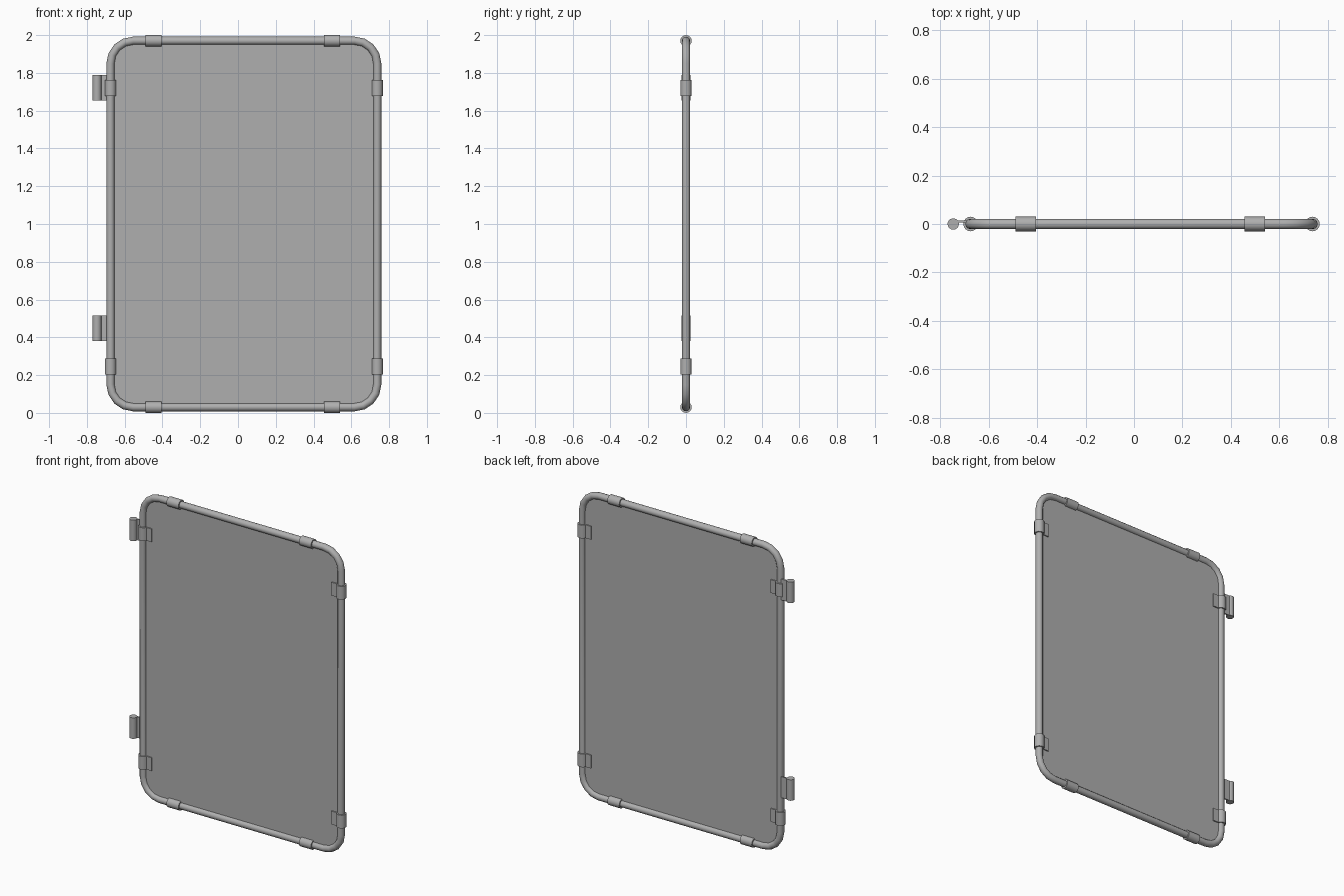
import bpy
import bmesh
from math import sin, cos, pi, radians
from mathutils import Vector, Matrix

cube = bpy.data.objects.get("Cube")
if cube:
    bpy.data.objects.remove(cube, do_unlink=True)

# Frame layout (tube centre line)
CX, CZ = 0.031, 1.0
HALF_W, HALF_H = 0.706, 0.97
CORNER, TUBE = 0.12, 0.0215
SLEEVE = 0.03

grey = bpy.data.materials.new("grey_metal")
grey.use_nodes = True
colour = (0.43, 0.43, 0.43, 1)
grey.diffuse_color = colour
grey.node_tree.nodes["Principled BSDF"].inputs["Base Color"].default_value = colour


def finish(obj):
    obj.data.materials.append(grey)
    bpy.ops.object.select_all(action="DESELECT")
    obj.select_set(True)
    bpy.context.view_layer.objects.active = obj
    bpy.ops.object.shade_smooth_by_angle(angle=radians(35))


def rounded_rectangle(steps=4):
    points = []
    corners = [(1, 1), (-1, 1), (-1, -1), (1, -1)]
    for quarter, (sx, sz) in enumerate(corners):
        for i in range(steps + 1):
            a = (quarter + i / steps) * pi / 2
            points.append((CX + sx * (HALF_W - CORNER) + CORNER * cos(a),
                           CZ + sz * (HALF_H - CORNER) + CORNER * sin(a)))
    return points


def arc(radius, start, end, steps):
    angles = [start + (end - start) * i / steps for i in range(steps + 1)]
    return [(radius * cos(a), radius * sin(a)) for a in angles]


def prism(name, profile, length, matrix):
    """Extrude a flat profile evenly about its own plane, then place it."""
    bm = bmesh.new()
    face = bm.faces.new([bm.verts.new((x, y, -length / 2)) for x, y in profile])
    extruded = bmesh.ops.extrude_face_region(bm, geom=[face])["geom"]
    moved = [v for v in extruded if isinstance(v, bmesh.types.BMVert)]
    bmesh.ops.translate(bm, verts=moved, vec=(0, 0, length))
    bmesh.ops.transform(bm, matrix=matrix, verts=bm.verts)
    bmesh.ops.recalc_face_normals(bm, faces=bm.faces)
    mesh = bpy.data.meshes.new(name)
    bm.to_mesh(mesh)
    bm.free()
    obj = bpy.data.objects.new(name, mesh)
    bpy.context.collection.objects.link(obj)
    finish(obj)
    return obj


# Bent tube frame
curve = bpy.data.curves.new("tube_frame", "CURVE")
curve.dimensions = "3D"
curve.bevel_depth = TUBE
curve.bevel_resolution = 4
path = rounded_rectangle()
spline = curve.splines.new("POLY")
spline.points.add(len(path) - 1)
for point, (x, z) in zip(spline.points, path):
    point.co = (x, 0, z, 1)
spline.use_cyclic_u = True
frame = bpy.data.objects.new("tube_frame", curve)
bpy.context.collection.objects.link(frame)
bpy.ops.object.select_all(action="DESELECT")
frame.select_set(True)
bpy.context.view_layer.objects.active = frame
bpy.ops.object.convert(target="MESH")
finish(bpy.context.view_layer.objects.active)

# Thin infill sheet
prism("infill_panel", rounded_rectangle(), 0.006, Matrix.Rotation(pi / 2, 4, "X"))

# Side clips: a round wrap with a flat tongue gripping the sheet
gap = radians(20)
clip_profile = arc(SLEEVE, gap, 2 * pi - gap, 14)
lip = SLEEVE * sin(gap)
clip_profile += [(0.065, -lip), (0.065, lip)]
for side, label in ((-1, "right"), (1, "left")):
    for z, level in ((0.245, "lower"), (1.72, "upper")):
        turn = Matrix.Rotation(pi if side > 0 else 0, 4, "Z")
        place = Matrix.Translation((CX + side * HALF_W, 0, z))
        prism(f"{level}_{label}_clip", clip_profile, 0.085, place @ turn)

# Sleeves on the top and bottom rails
ring = arc(SLEEVE, 0, 2 * pi, 16)[:-1]
for sz, level in ((-1, "bottom"), (1, "top")):
    for x, label in ((-0.447, "right"), (0.498, "left")):
        place = Matrix.Translation((x, 0, CZ + sz * HALF_H))
        prism(f"{level}_{label}_sleeve", ring, 0.085,
              place @ Matrix.Rotation(pi / 2, 4, "Y"))

# Hinges: round knuckle with an offset leaf reaching the frame
knuckle = 0.0235
hinge_profile = arc(knuckle, radians(40), radians(375), 16)
hinge_profile += [(0.075, 0.006), (0.075, 0.015)]
for z, level in ((0.448, "lower"), (1.722, "upper")):
    prism(f"{level}_hinge", hinge_profile, 0.135,
          Matrix.Translation((-0.7465, 0, z)))
